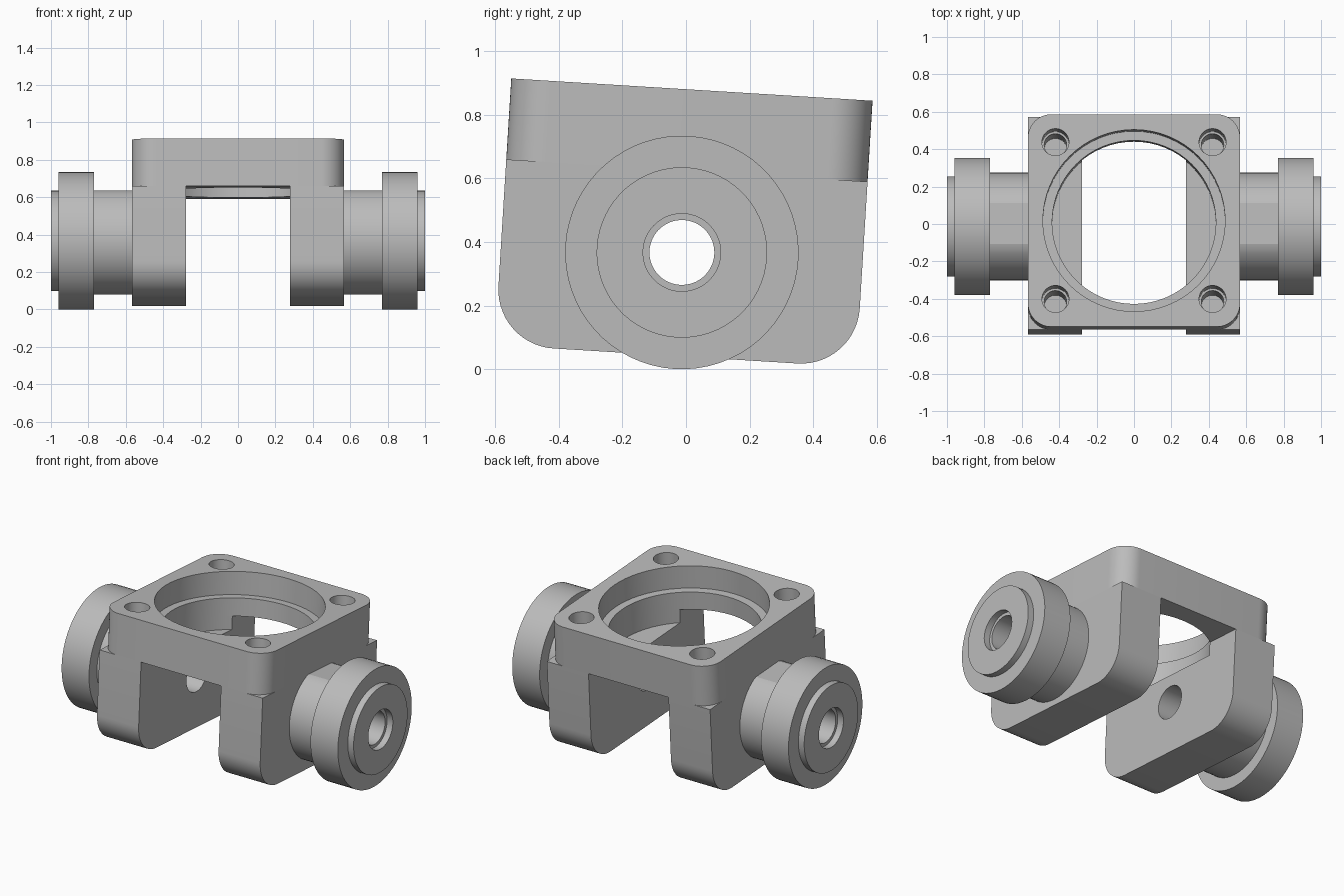
import bpy, bmesh, math
from mathutils import Matrix, Vector

cube = bpy.data.objects.get("Cube")
if cube:
    bpy.data.objects.remove(cube, do_unlink=True)

TILT = math.radians(3.53)      # the whole bracket leans about its axle
AXLE = Vector((0, -0.013, 0.367))
HALF_X, HALF_Y = 0.567, 0.569
TOP, STEP, BOTTOM = 0.513, 0.258, -0.326
SLOT = 0.278
SEG = 64

grey = bpy.data.materials.new("plain grey")
grey.use_nodes = True
colour = (0.5, 0.5, 0.5, 1)
grey.diffuse_color = colour
grey.node_tree.nodes["Principled BSDF"].inputs["Base Color"].default_value = colour


def make_object(name, bm):
    bmesh.ops.recalc_face_normals(bm, faces=bm.faces)
    mesh = bpy.data.meshes.new(name)
    bm.to_mesh(mesh)
    bm.free()
    obj = bpy.data.objects.new(name, mesh)
    bpy.context.collection.objects.link(obj)
    return obj


def prism(name, points, offset):
    """Extrude a closed outline of 3D points."""
    bm = bmesh.new()
    face = bm.faces.new([bm.verts.new(p) for p in points])
    moved = bmesh.ops.extrude_face_region(bm, geom=[face])["geom"]
    bmesh.ops.translate(bm, vec=offset,
                        verts=[v for v in moved if isinstance(v, bmesh.types.BMVert)])
    return make_object(name, bm)


def arc(cx, cy, r, start, steps=14):
    return [(cx + r * math.cos(math.radians(start + 90 * i / steps)),
             cy + r * math.sin(math.radians(start + 90 * i / steps)))
            for i in range(steps + 1)]


def cylinder(r, low, high, x=0, y=0, along_x=False):
    """Cutter cylinder, upright or along x."""
    bm = bmesh.new()
    place = Matrix.Translation((x, y, (low + high) / 2))
    if along_x:
        place = Matrix.Translation(((low + high) / 2, 0, 0)) @ Matrix.Rotation(math.pi / 2, 4, "Y")
    bmesh.ops.create_cone(bm, cap_ends=True, segments=SEG, radius1=r, radius2=r,
                          depth=high - low, matrix=place)
    return make_object("cutter", bm)


def cut(obj, cutters):
    for c in cutters:
        c.hide_render = True
        mod = obj.modifiers.new("cut", "BOOLEAN")
        mod.operation, mod.solver, mod.object = "DIFFERENCE", "EXACT", c
    bpy.context.view_layer.update()
    graph = bpy.context.evaluated_depsgraph_get()
    mesh = bpy.data.meshes.new_from_object(obj.evaluated_get(graph))
    obj.modifiers.clear()
    obj.data = mesh
    for c in cutters:
        bpy.data.objects.remove(c, do_unlink=True)


def finish(obj):
    obj.data.materials.clear()
    obj.data.materials.append(grey)
    obj.rotation_euler = (-TILT, 0, 0)
    obj.location = AXLE
    bpy.ops.object.select_all(action="DESELECT")
    obj.select_set(True)
    bpy.context.view_layer.objects.active = obj
    bpy.ops.object.shade_smooth_by_angle(angle=math.radians(15))


SIDES = (-1, 1)
BORE, LIP = 0.487, 0.438
SCREW = 0.42

# Top plate: rounded square with a stepped bore and four corner holes
R = 0.125
outline = []
for sx, sy, start in ((1, 1, 0), (-1, 1, 90), (-1, -1, 180), (1, -1, 270)):
    outline += arc(sx * (HALF_X - R), sy * (HALF_Y - R), R, start)
plate = prism("top_plate", [(x, y, STEP) for x, y in outline], (0, 0, TOP - STEP))
cut(plate, [cylinder(BORE, 0.37, 0.7), cylinder(LIP, 0.1, 0.6)] +
    [cylinder(0.072, 0.1, 0.7, sx * SCREW, sy * SCREW) for sx in SIDES for sy in SIDES])
finish(plate)

# Legs: rounded at the bottom, relieved under the bore, drilled for the axle
R = 0.185
side_outline = ([(HALF_Y, STEP), (-HALF_Y, STEP)]
                + arc(-HALF_Y + R, BOTTOM + R, R, 180)
                + arc(HALF_Y - R, BOTTOM + R, R, 270))
for side, label in ((1, "left"), (-1, "right")):
    leg = prism(label + "_leg", [(side * SLOT, y, z) for y, z in side_outline],
                (side * (HALF_X - SLOT), 0, 0))
    cut(leg, [cylinder(LIP, 0.175, 0.5), cylinder(0.102, -0.8, 0.8, along_x=True)] +
        [cylinder(0.06, -0.14, 0.5, side * SCREW, sy * SCREW) for sy in SIDES])
    finish(leg)

# Trunnions: turned profile of shank, flange, end collar and stepped hole
SHANK, FLAT = 0.288, 0.262
profile = [(HALF_X, 0.102), (HALF_X, SHANK), (0.77, SHANK), (0.77, 0.367), (0.96, 0.367),
           (0.96, 0.268), (1, 0.268), (1, 0.122), (0.96, 0.122), (0.96, 0.102)]
for side, label in ((1, "left"), (-1, "right")):
    bm = bmesh.new()
    rings = []
    for x, r in profile:
        ring = []
        for i in range(SEG):
            a = 2 * math.pi * i / SEG
            z = r * math.sin(a)
            if r == SHANK:
                z = min(z, FLAT)     # flat along the top of the shank
            ring.append(bm.verts.new((side * x, r * math.cos(a), z)))
        rings.append(ring)
    for k, ring in enumerate(rings):
        after = rings[(k + 1) % len(rings)]
        for i in range(SEG):
            j = (i + 1) % SEG
            bm.faces.new((ring[i], ring[j], after[j], after[i]))
    finish(make_object(label + "_trunnion", bm))
